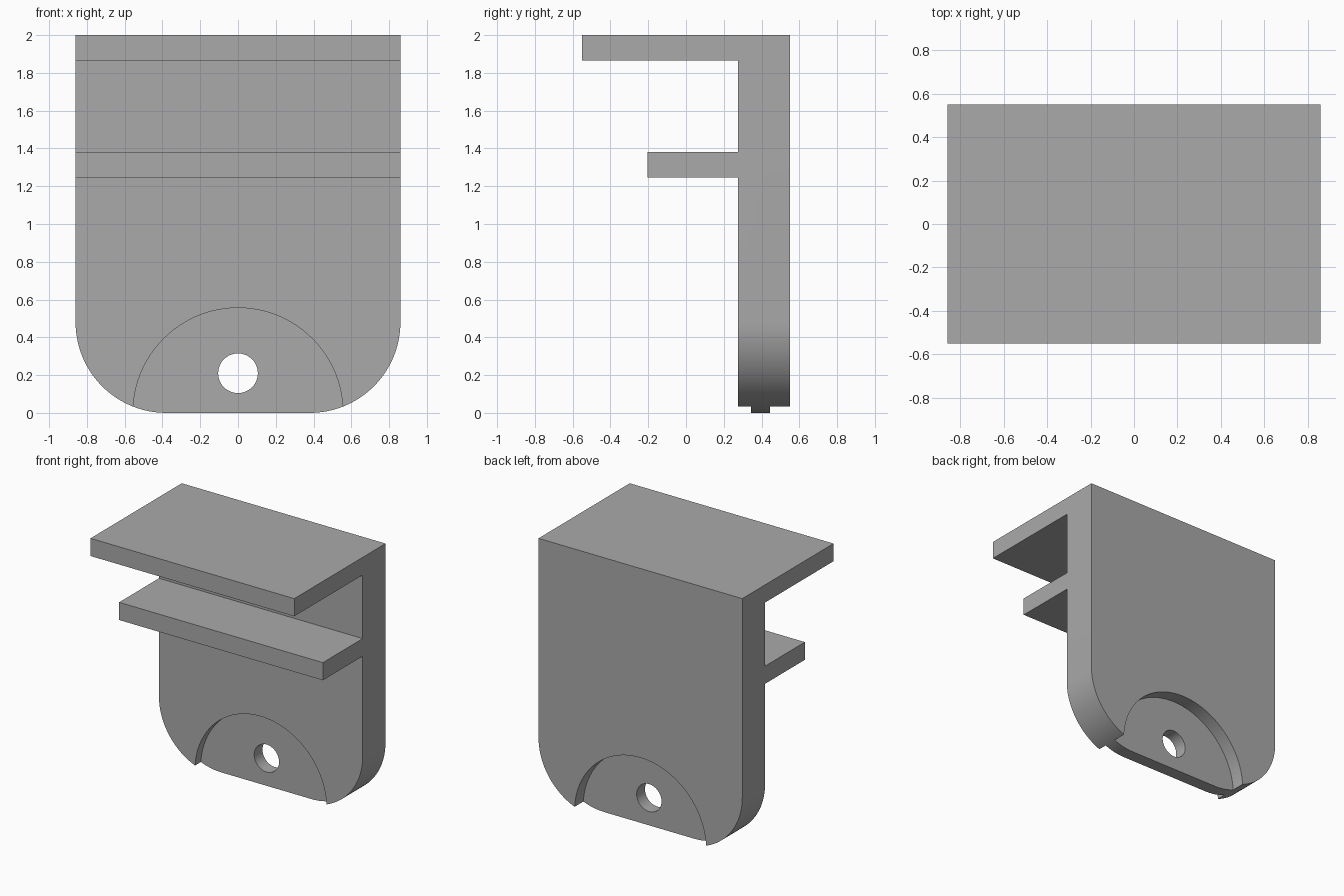
import bpy
import bmesh
from math import sin, cos, pi, radians

cube = bpy.data.objects.get("Cube")
if cube:
    bpy.data.objects.remove(cube, do_unlink=True)

HALF_W = 0.86
BACK, FRONT = 0.55, 0.275      # wall faces in y
CORNER = 0.48                  # lower corner radius

grey = bpy.data.materials.new("plain grey")
grey.use_nodes = True
colour = (0.4, 0.4, 0.4, 1)
grey.diffuse_color = colour
grey.node_tree.nodes["Principled BSDF"].inputs["Base Color"].default_value = colour


def arc(cx, cz, r, start, end, steps):
    """Points along an arc in the xz plane."""
    return [(cx + r * cos(start + (end - start) * i / steps),
             cz + r * sin(start + (end - start) * i / steps)) for i in range(steps + 1)]


def extrude(name, outline, y0, y1):
    """Solid from an xz outline, running from y0 to y1."""
    bm = bmesh.new()
    face = bm.faces.new([bm.verts.new((x, y0, z)) for x, z in outline])
    grown = bmesh.ops.extrude_face_region(bm, geom=[face])["geom"]
    moved = [v for v in grown if isinstance(v, bmesh.types.BMVert)]
    bmesh.ops.translate(bm, verts=moved, vec=(0, y1 - y0, 0))
    bmesh.ops.recalc_face_normals(bm, faces=bm.faces)
    mesh = bpy.data.meshes.new(name)
    bm.to_mesh(mesh)
    bm.free()
    mesh.materials.append(grey)
    obj = bpy.data.objects.new(name, mesh)
    bpy.context.collection.objects.link(obj)
    return obj


def combine(target, other, operation):
    """Apply a boolean and remove the helper."""
    mod = target.modifiers.new(operation.title(), "BOOLEAN")
    mod.operation, mod.solver, mod.object = operation, "EXACT", other
    other.hide_render = True
    bpy.context.view_layer.objects.active = target
    bpy.ops.object.modifier_apply(modifier=mod.name)
    bpy.data.objects.remove(other, do_unlink=True)


# Wall with rounded lower corners
inner = HALF_W - CORNER
outline = arc(-inner, CORNER, CORNER, pi, 1.5 * pi, 24)
outline += arc(inner, CORNER, CORNER, 1.5 * pi, 2 * pi, 24)
outline += [(HALF_W, 2), (-HALF_W, 2)]
bracket = extrude("bracket", outline, FRONT, BACK)

# Two shelves reaching forward
for name, reach, low, high in (("top_shelf", -0.55, 1.865, 2), ("lower_shelf", -0.205, 1.245, 1.38)):
    sides = [(-HALF_W, low), (HALF_W, low), (HALF_W, high), (-HALF_W, high)]
    combine(bracket, extrude(name, sides, reach, FRONT + 0.1), "UNION")

# Round recess on each face, leaving a thin web
disc = arc(0, 0, 0.556, 0, 2 * pi, 96)[:-1]
for name, y0, y1 in (("front_recess", FRONT - 0.1, 0.345), ("back_recess", 0.445, BACK + 0.1)):
    combine(bracket, extrude(name, disc, y0, y1), "DIFFERENCE")

# Pivot hole through the web
hole = arc(0, 0.21, 0.105, 0, 2 * pi, 48)[:-1]
combine(bracket, extrude("pivot_hole", hole, 0.2, 0.6), "DIFFERENCE")

# Smooth the curved walls, keep edges sharp
bpy.ops.object.select_all(action="DESELECT")
bracket.select_set(True)
bpy.context.view_layer.objects.active = bracket
bpy.ops.object.shade_smooth_by_angle(angle=radians(30))
